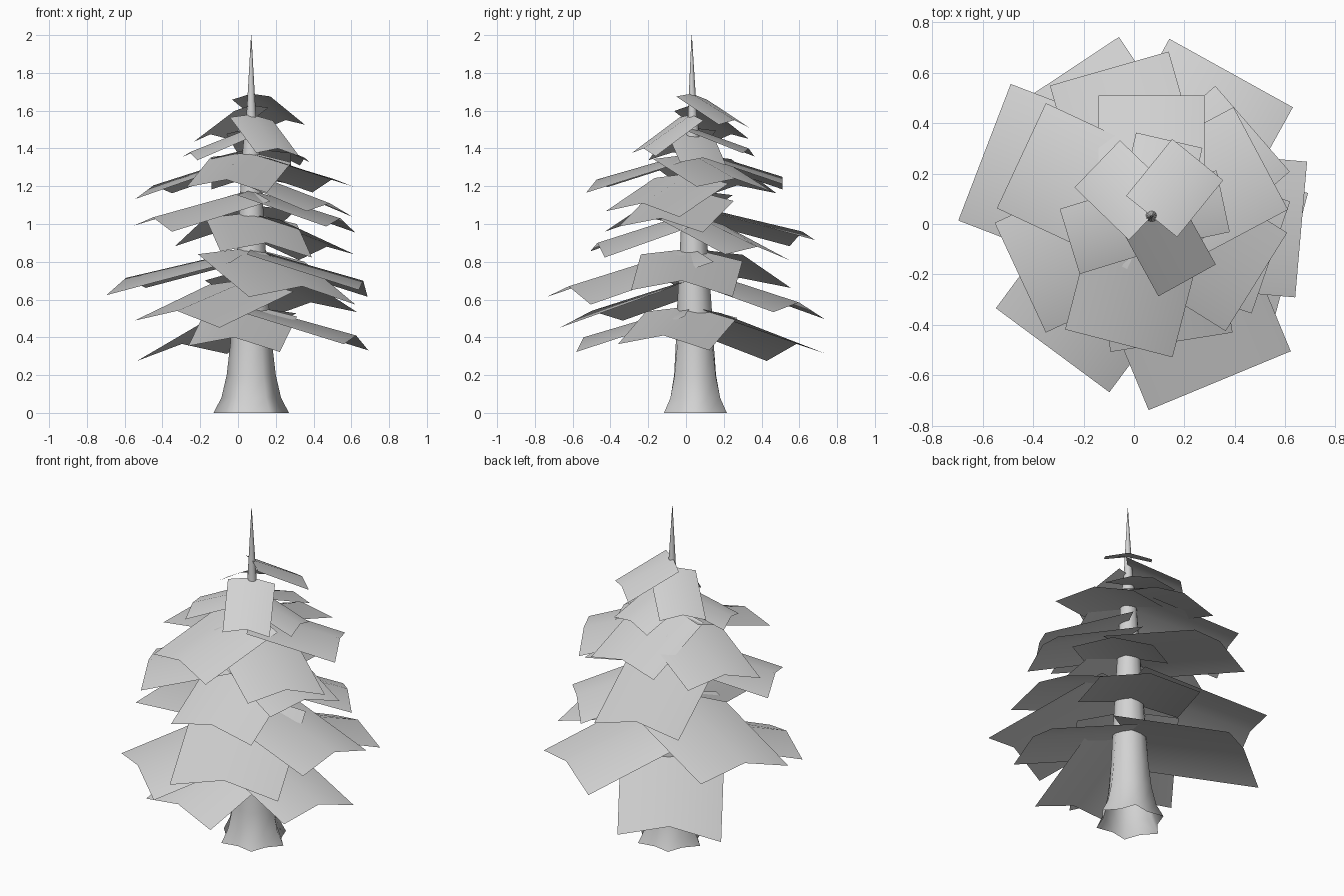
import bpy, bmesh
from math import cos, sin, pi, radians
from mathutils import Vector

cube = bpy.data.objects.get("Cube")
if cube:
    bpy.data.objects.remove(cube, do_unlink=True)

GREY = (0.65, 0.65, 0.65, 1)
grey = bpy.data.materials.new("light_grey")
grey.use_nodes = True
grey.diffuse_color = GREY
grey.node_tree.nodes["Principled BSDF"].inputs["Base Color"].default_value = GREY

AXIS = Vector((0.07, 0.03, 0))


def finish(name, bm):
    """Turn a bmesh into a smooth, single-colour object."""
    for face in bm.faces:
        face.smooth = True
    mesh = bpy.data.meshes.new(name)
    bm.to_mesh(mesh)
    bm.free()
    mesh.materials.append(grey)
    obj = bpy.data.objects.new(name, mesh)
    bpy.context.collection.objects.link(obj)
    return obj


def skin(bm, rows, closed=False):
    """Bridge successive rows of vertices with quads."""
    for low, high in zip(rows, rows[1:]):
        n = len(low)
        for i in range(n if closed else n - 1):
            j = (i + 1) % n
            bm.faces.new((low[i], low[j], high[j], high[i]))


# Trunk: lobed flaring roots tapering into the spire
def trunk(sides=12):
    profile = [(0, 0.17, 0.13), (0.08, 0.138, 0.1), (0.2, 0.118, 0.06),
               (0.36, 0.104, 0.03), (0.55, 0.092, 0), (1.05, 0.063, 0),
               (1.4, 0.043, 0), (1.58, 0.024, 0), (2, 0.001, 0)]
    bm = bmesh.new()
    rows = []
    for z, radius, lobe in profile:
        centre = AXIS + Vector((0, 0.02 * (1 - z / 2), z))
        row = []
        for i in range(sides):
            a = 2 * pi * i / sides
            r = radius * (1 + lobe * cos(6 * a))
            row.append(bm.verts.new(centre + Vector((1.04 * r * cos(a), r * sin(a), 0))))
        rows.append(row)
    skin(bm, rows, closed=True)
    finish("trunk", bm)


# Bough: sloping, slightly rolled sheet with a raised centre ridge
def bough(name, angle, length, width, z_in, z_out):
    a = radians(angle)
    out, side = Vector((cos(a), sin(a), 0)), Vector((-sin(a), cos(a), 0))
    bm = bmesh.new()
    rows = []
    for t, z, sag in ((0, z_in, 0.09), (1, z_out, 0.125)):
        rows.append([bm.verts.new(AXIS + out * length * t + side * s * width / 2
                                  + Vector((0, 0, z - width * (sag * s * s + 0.033 * s))))
                     for s in (1, 0, -1)])
    skin(bm, rows)
    finish(name, bm)


# Tiers: angle, length, width, inner height, outer height
tiers = {
    "bottom": [(123.5, .665, .57, .56, .365), (345, .575, .5, .565, .41),
               (261, .58, .49, .57, .4)],
    "lower": [(233.5, .66, .56, .71, .54), (292.5, .705, .61, .875, .67),
              (61, .65, .56, .77, .585), (159, .71, .58, .87, .715),
              (355, .595, .54, .87, .7)],
    "middle": [(279, .505, .49, 1.06, .9), (106, .61, .49, 1.1, .96),
               (205, .575, .48, 1.18, 1.035), (41, .53, .45, 1.05, .88),
               (341, .5, .47, 1.18, 1.03), (328, .49, .46, 1.27, 1.11)],
    "upper": [(255.5, .52, .44, 1.38, 1.235), (28, .49, .46, 1.37, 1.24),
              (155, .57, .46, 1.37, 1.205), (90, .48, .42, 1.4, 1.25)],
    "top": [(197, .34, .27, 1.51, 1.38), (77, .31, .27, 1.51, 1.4),
            (12, .29, .25, 1.48, 1.35), (299, .29, .26, 1.58, 1.4),
            (136, .3, .26, 1.63, 1.475), (51, .29, .26, 1.69, 1.55)],
}

trunk()
for tier, boughs in tiers.items():
    for index, spec in enumerate(boughs, 1):
        bough(f"{tier}_bough_{index}", *spec)
